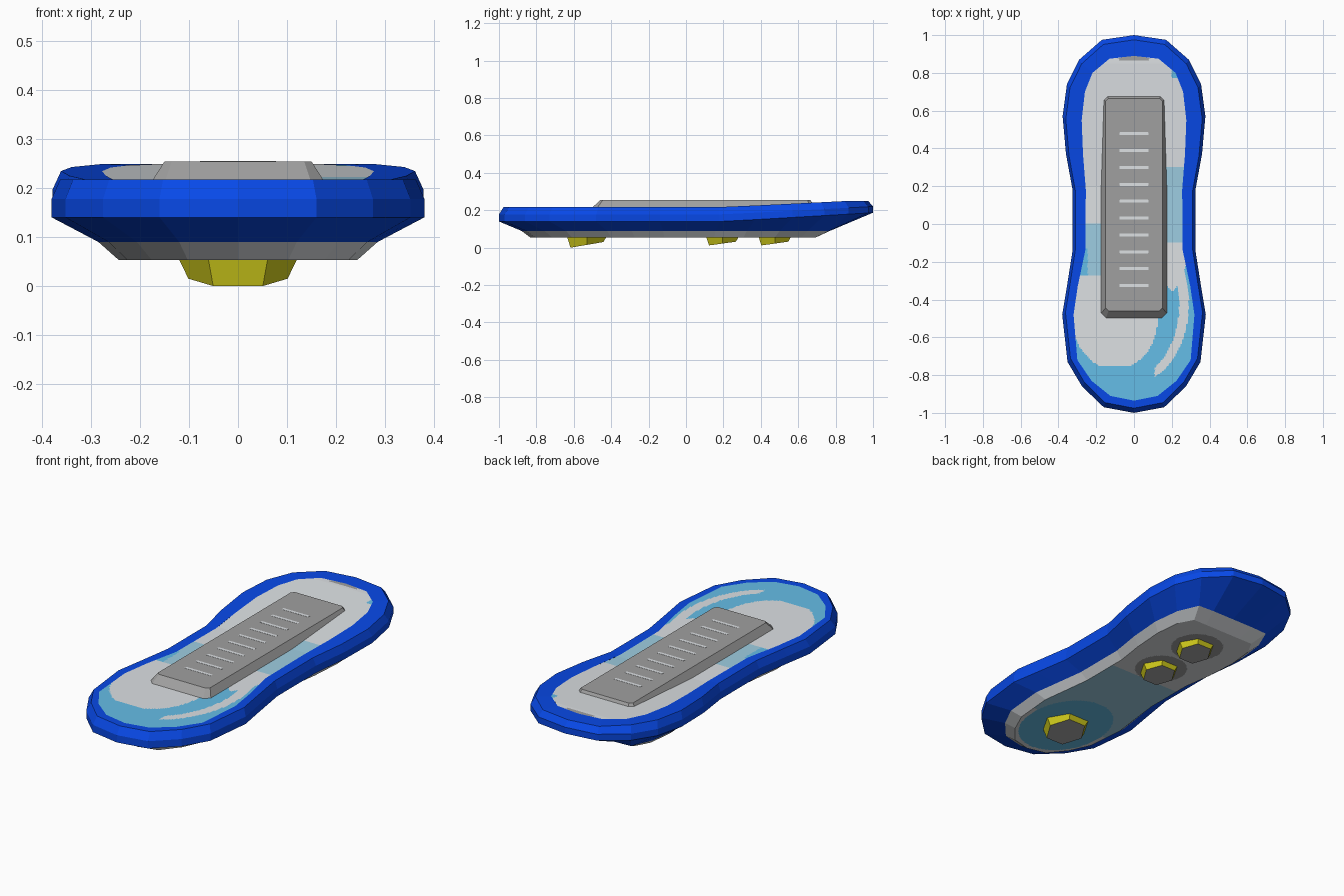
import bpy, bmesh, math

if "Cube" in bpy.data.objects:
    bpy.data.objects.remove(bpy.data.objects["Cube"])


def srgb(*c):
    return tuple((v / 255 / 12.92) if v < 10 else ((v / 255 + 0.055) / 1.055) ** 2.4 for v in c) + (1,)


def material(name, *rgb):
    m = bpy.data.materials.new(name)
    m.diffuse_color = srgb(*rgb)
    m.use_nodes = True
    m.node_tree.nodes["Principled BSDF"].inputs["Base Color"].default_value = m.diffuse_color
    return m


BLUE = material("royal blue", 8, 74, 235)
WHITE = material("light grey", 221, 225, 228)
SKY = material("sky blue", 101, 189, 231)
PALE = material("pale blue", 158, 206, 226)
GREY = material("mid grey", 160, 160, 160)
YELLOW = material("yellow", 212, 207, 28)


def finish(bm, name, mats):
    bmesh.ops.remove_doubles(bm, verts=bm.verts, dist=1e-5)
    me = bpy.data.meshes.new(name)
    bm.to_mesh(me)
    bm.free()
    for m in mats:
        me.materials.append(m)
    ob = bpy.data.objects.new(name, me)
    bpy.context.collection.objects.link(ob)
    return ob


def loft(name, rings, mats, bottom=None, top=None):
    """Skin counter-clockwise rings from low to high; optional caps take a material index."""
    bm = bmesh.new()
    rows = [[bm.verts.new(p) for p in r] for r in rings]
    n = len(rings[0])
    for a, b in zip(rows, rows[1:]):
        for i in range(n):
            j = (i + 1) % n
            bm.faces.new((a[i], a[j], b[j], b[i]))
    if bottom is not None:
        bm.faces.new(rows[0][::-1]).material_index = bottom
    if top is not None:
        bm.faces.new(rows[-1]).material_index = top
    return finish(bm, name, mats)


def clamp(v):
    return max(0.0, min(1.0, v))


# Half outlines, nose to tail (x, y)
OUTER = [(0, 1), (.17, .975), (.29, .87), (.355, .74), (.378, .57), (.36, .37), (.325, .18),
         (.325, -.14), (.355, -.33), (.38, -.48), (.352, -.73), (.275, -.86), (.16, -.97), (0, -1)]
DECK = [(0, .89), (.13, .875), (.22, .8), (.26, .7), (.277, .55), (.27, .37), (.255, .18),
        (.258, -.14), (.298, -.33), (.32, -.48), (.3, -.72), (.225, -.83), (.125, -.91), (0, -.935)]
RIM = [(x * .955, y * .975) for x, y in OUTER]
KEEL_TOP = [(x * .75, min(y * .88, .77)) for x, y in OUTER]
KEEL_LOW = [(x * .64, min(y * .83, .69)) for x, y in OUTER]


def ring(half, zf):
    # mirror the half outline into a closed counter-clockwise ring
    pts = [(-x, y) for x, y in half] + [(x, y) for x, y in half[-2:0:-1]]
    return [(x, y, zf(y)) for x, y in pts]


def raised(base, lift, length=.8):
    return lambda y: base + lift * clamp((y - .2) / length)


deck_z = raised(.217, .032, .65)

# Blue shell with upturned nose
loft("shell", [ring(KEEL_TOP, lambda y: .09), ring(OUTER, raised(.14, .047)),
               ring(OUTER, raised(.178, .042)), ring(RIM, deck_z), ring(DECK, deck_z)], [BLUE])
# Sloped sides of the keel
loft("keel_side", [ring(KEEL_LOW, lambda y: .053), ring(KEEL_TOP, lambda y: .09)], [WHITE])


def painted_panel(name, half, zf, rule, mats, up=True):
    """Gridded panel filling an outline, coloured by a rule of x and y."""
    def width(y):
        for (x0, y0), (x1, y1) in zip(half, half[1:]):
            if y0 - y1 > 1e-6 and y1 - 1e-9 <= y <= y0 + 1e-9:
                return x0 + (x1 - x0) * (y0 - y) / (y0 - y1)
        return 0
    lo, hi, nx, ny = half[-1][1], half[0][1], 80, 220
    ys = sorted({round(lo + (hi - lo) * k / ny, 5) for k in range(ny + 1)} | {round(p[1], 5) for p in half} | {.2})
    bm = bmesh.new()
    rows = []
    for y in ys:
        y = max(lo, min(hi, y))
        w = width(y)
        rows.append([bm.verts.new((w * (2 * i / nx - 1), y, zf(y))) for i in range(nx + 1)])
    for a, b in zip(rows, rows[1:]):
        for i in range(nx):
            q = (a[i], a[i + 1], b[i + 1], b[i])
            f = bm.faces.new(q if up else q[::-1])
            c = f.calc_center_median()
            f.material_index = rule(c.x, c.y)
    return finish(bm, name, mats)


def inside(x, y, cx, cy, rx, ry):
    return ((x - cx) / rx) ** 2 + ((y - cy) / ry) ** 2 < 1


def deck_rule(x, y):
    # 0 light grey, 1 sky, 2 pale blue, 3 mid grey
    if y > .3 or (x < 0 and y > 0):
        if y > .868 and abs(x) < .08:
            return 3
        return 1 if y > .77 and x > .2 else 0
    if x < 0 and y > -.27:
        return 1 if x < -.245 and y < -.13 else 2
    if x > 0 and y > -.1:
        return 2
    # tail swoosh and right-hand streak
    if inside(x, y, -.1, -.5, .225, .27) and y > -.75 or (x < -.1 and -.55 < y < -.27 and x > -.315):
        return 0
    if y > -.36 and inside(x, y, .12, -.1, .165, .3) and not inside(x, y, .1, -.45, .13, .15):
        return 0
    streak = inside(x, y, 0, -.42, .29, .42) and not inside(x, y, -.035, -.42, .275, .4)
    return 0 if streak and x > .11 else 1


def belly_rule(x, y):
    if inside(x, y, 0, .21, .13, .13) or inside(x, y, 0, .49, .13, .13):
        return 3
    if inside(x, y, 0, -.53, .21, .27):
        return 1
    return 2 if -.5 < y < .08 else 0


PAINT = [WHITE, SKY, PALE, GREY]
painted_panel("deck", DECK, deck_z, deck_rule, PAINT)
painted_panel("belly", KEEL_LOW, lambda y: .053, belly_rule, PAINT, up=False)


# Raised foot pad with bevelled edges
def chamfered(x, y0, y1, c, z):
    return [(-x + c, y0, z), (x - c, y0, z), (x, y0 + c, z), (x, y1 - c, z),
            (x - c, y1, z), (-x + c, y1, z), (-x, y1 - c, z), (-x, y0 + c, z)]


loft("foot_pad", [chamfered(.178, -.505, .695, .028, .21), chamfered(.172, -.497, .69, .028, .24),
                  chamfered(.15, -.46, .665, .015, .254)][::2], [GREY], top=0)

# Grip strips on the pad
for k in range(10):
    y = .478 - k * .0893
    loft(f"grip_strip_{k + 1}", [chamfered(.077, y - .008, y + .008, .002, z) for z in (.2535, .2548)],
         [WHITE], top=0)


# Hexagonal thrusters with tilted nozzles
def thruster(name, y, r, z_back, z_front):
    def hexagon(rad, zf):
        return [(rad * math.cos(a), y + rad * math.sin(a), zf(math.sin(a)))
                for a in (math.pi / 3 * i for i in range(6))]
    tilt = lambda s: (z_back + z_front) / 2 + (z_front - z_back) / 2 * s / .866
    loft(name, [hexagon(r * .83, tilt), hexagon(r, lambda s: .058)], [YELLOW, GREY], bottom=1)


thruster("rear_thruster", -.53, .122, 0, .03)
thruster("middle_thruster", .195, .1, .012, .032)
thruster("front_thruster", .475, .1, .012, .032)
